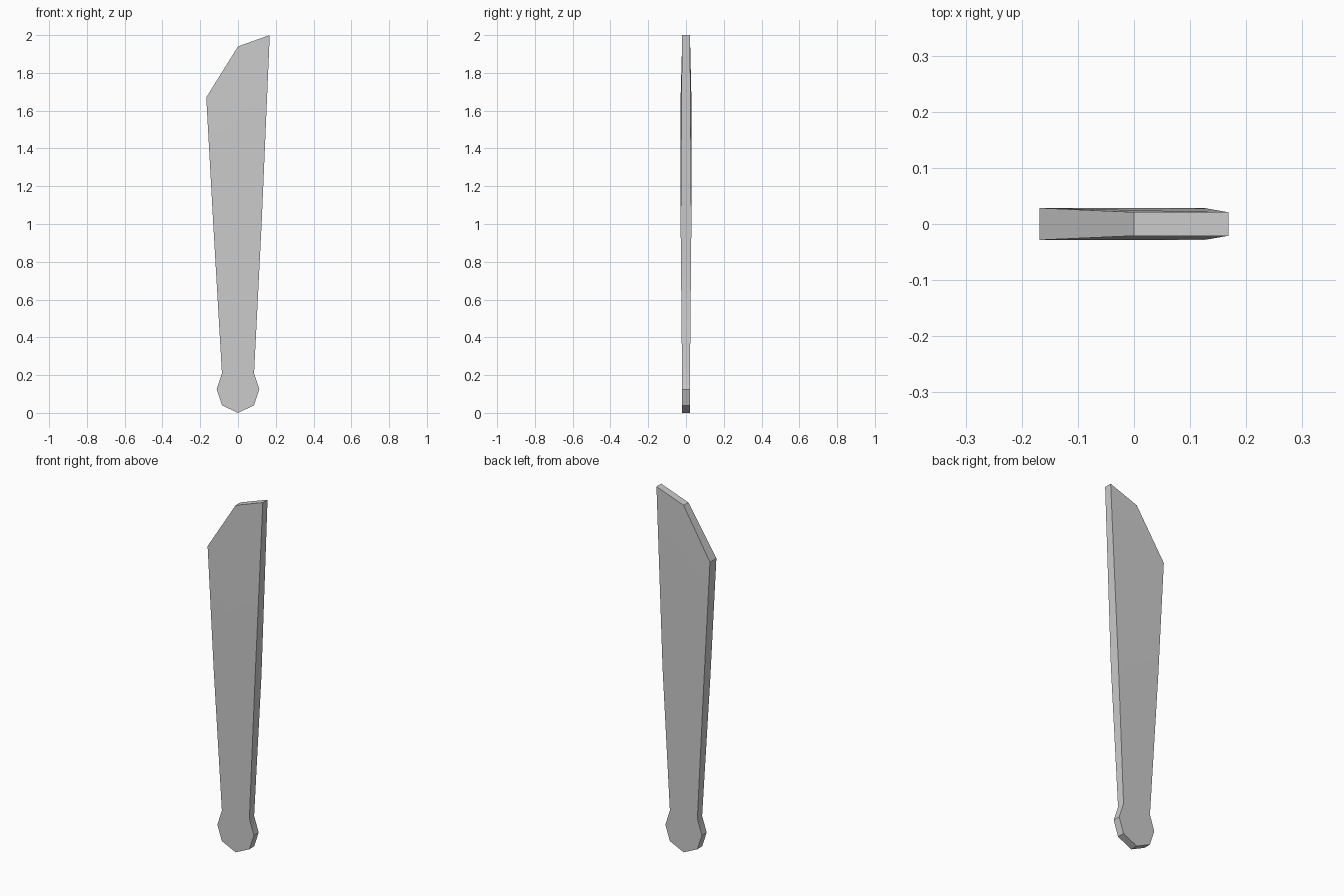
import bpy
import bmesh
import math

if "Cube" in bpy.data.objects:
    bpy.data.objects.remove(bpy.data.objects["Cube"], do_unlink=True)

# Single plain grey
grey = bpy.data.materials.new("plain_grey")
grey.use_nodes = True
colour = (0.6, 0.6, 0.6, 1)
grey.diffuse_color = colour
grey.node_tree.nodes["Principled BSDF"].inputs["Base Color"].default_value = colour

# Outline as (x, z, half thickness), counter-clockwise from the foot of the knob
THIN, THICK = 0.021, 0.0285
outline = [
    (0, 0, THIN), (0.085, 0.04, THIN), (0.113, 0.125, THIN), (0.085, 0.21, THIN),
    (0.125, 1.0, THICK), (0.168, 2.0, THIN), (0, 1.94, THIN), (-0.168, 1.67, THICK),
    (-0.131, 1.0, THICK), (-0.085, 0.21, THIN), (-0.113, 0.125, THIN), (-0.085, 0.04, THIN),
]
# Broad panels: knob, lower blade, middle blade, slanted tip
panels = [(0, 1, 2, 3, 9, 10, 11), (3, 4, 8, 9), (4, 7, 8), (4, 5, 6, 7)]

bm = bmesh.new()
front = [bm.verts.new((x, -t, z)) for x, z, t in outline]
back = [bm.verts.new((x, t, z)) for x, z, t in outline]
for panel in panels:
    bm.faces.new([front[i] for i in panel])
    bm.faces.new([back[i] for i in reversed(panel)])

# Rim joining both sides
for i in range(len(outline)):
    j = (i + 1) % len(outline)
    bm.faces.new((front[i], back[i], back[j], front[j]))
bmesh.ops.recalc_face_normals(bm, faces=bm.faces)

mesh = bpy.data.meshes.new("blade")
bm.to_mesh(mesh)
bm.free()
mesh.materials.append(grey)
blade = bpy.data.objects.new("blade", mesh)
bpy.context.collection.objects.link(blade)

# Soft broad sides, crisp rim
bpy.context.view_layer.objects.active = blade
blade.select_set(True)
bpy.ops.object.shade_smooth_by_angle(angle=math.radians(30))
